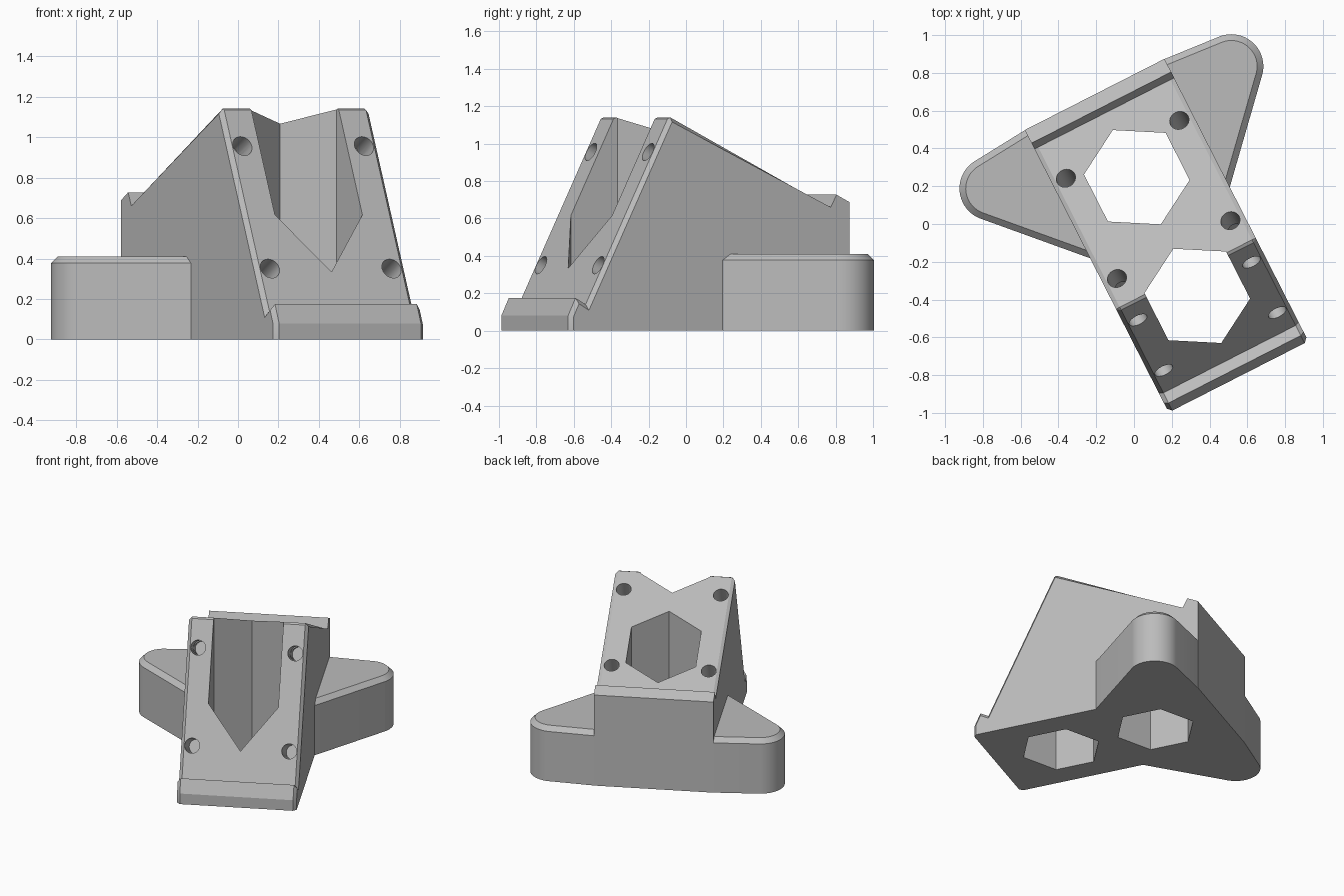
import bpy, bmesh
from math import radians, sin, cos
from mathutils import Matrix, Vector

if "Cube" in bpy.data.objects:
    bpy.data.objects.remove(bpy.data.objects["Cube"])

grey = bpy.data.materials.new("light grey")
grey.use_nodes = True
colour = (0.5, 0.5, 0.5, 1)
grey.diffuse_color = colour
grey.node_tree.nodes["Principled BSDF"].inputs["Base Color"].default_value = colour


def prism(name, pts, low, high, matrix=Matrix(), bevel=0, pick=None):
    """Extrude a closed outline from low to high; chamfer the edges that pick accepts."""
    bm = bmesh.new()
    face = bm.faces.new([bm.verts.new((x, y, low)) for x, y in pts])
    extruded = bmesh.ops.extrude_face_region(bm, geom=[face])["geom"]
    for v in extruded:
        if isinstance(v, bmesh.types.BMVert):
            v.co.z = high
    bmesh.ops.transform(bm, matrix=matrix, verts=bm.verts)
    bmesh.ops.recalc_face_normals(bm, faces=bm.faces)
    if bevel:
        edges = [e for e in bm.edges if pick(e.verts[0].co, e.verts[1].co)]
        bmesh.ops.bevel(bm, geom=edges, offset=bevel, segments=1,
                        affect='EDGES', clamp_overlap=True)
        bmesh.ops.recalc_face_normals(bm, faces=bm.faces)
    mesh = bpy.data.meshes.new(name)
    bm.to_mesh(mesh)
    bm.free()
    mesh.materials.append(grey)
    ob = bpy.data.objects.new(name, mesh)
    bpy.context.collection.objects.link(ob)
    return ob


def ring(radius, count, start=0.0, cx=0, cy=0):
    return [(cx + radius * cos(radians(start + 360 * i / count)),
             cy + radius * sin(radians(start + 360 * i / count))) for i in range(count)]


def combine(target, tool, operation):
    mod = target.modifiers.new(operation, 'BOOLEAN')
    mod.operation, mod.solver, mod.object = operation, 'EXACT', tool
    bpy.context.view_layer.objects.active = target
    bpy.ops.object.modifier_apply(modifier=mod.name)
    bpy.data.objects.remove(tool)


# Wedge block: side profile with a small stop lip at the foot of each slope
HALF = 0.415
side_profile = [(-0.972, 0), (-0.972, 0.08), (-0.927, 0.175), (-0.867, 0.14),
                (-0.375, 1.133), (-0.358, 1.14), (0.593, 0.66),
                (0.628, 0.727), (0.706, 0.687), (0.706, 0)]
side_to_world = Matrix(((0, 0, 1, 0), (1, 0, 0, 0), (0, 1, 0, 0), (0, 0, 0, 1)))


def slope_edge(a, b):
    on_side = abs(a.x - b.x) < 0.001
    return on_side and max(a.z, b.z) > 0.01 and min(a.y, b.y) < 0.55


stand = prism("wedge_stand", side_profile, -HALF, HALF, side_to_world, 0.022, slope_edge)

# Rounded side wings with a chamfered top rim
lobe = [(0.712 + 0.17 * cos(radians(t)), 0.51 + 0.17 * sin(radians(t)))
        for t in [82 - 125 * i / 20 for i in range(21)]]
half = [(HALF - 0.001, 0.705)] + lobe + [(HALF - 0.001, -0.057)]
outline = half + [(-x, y) for x, y in reversed(half)]
wings = prism("wings", outline, 0, 0.41, Matrix(), 0.033,
              lambda a, b: min(a.z, b.z) > 0.4)
combine(stand, wings, 'UNION')

# Vertical hexagonal shafts
for y in (0.214, -0.491):
    hexagon = prism("hex_cutter", ring(0.28, 6, 30, 0, y), -0.2, 1.4)
    combine(stand, hexagon, 'DIFFERENCE')

# Blind round holes square to each slope
holes = [(0.38, 0.768, 1, 2), (-0.217, 1.066, 1, 2),
         (-0.462, 0.955, -2, 1), (-0.762, 0.35, -2, 1)]
for y, z, ny, nz in holes:
    normal = Vector((0, ny, nz)).normalized()
    for x in (-0.337, 0.337):
        place = Matrix.Translation((x, y, z)) @ normal.to_track_quat('Z', 'Y').to_matrix().to_4x4()
        hole = prism("hole_cutter", ring(0.052, 24), -0.25, 0.1, place)
        combine(stand, hole, 'DIFFERENCE')

# Turn the whole stand on its base
stand.data.transform(Matrix.Translation((0.112, 0.057, 0)) @ Matrix.Rotation(radians(27), 4, 'Z'))
bpy.ops.object.select_all(action='DESELECT')
stand.select_set(True)
bpy.context.view_layer.objects.active = stand
bpy.ops.object.shade_smooth_by_angle(angle=radians(25))
